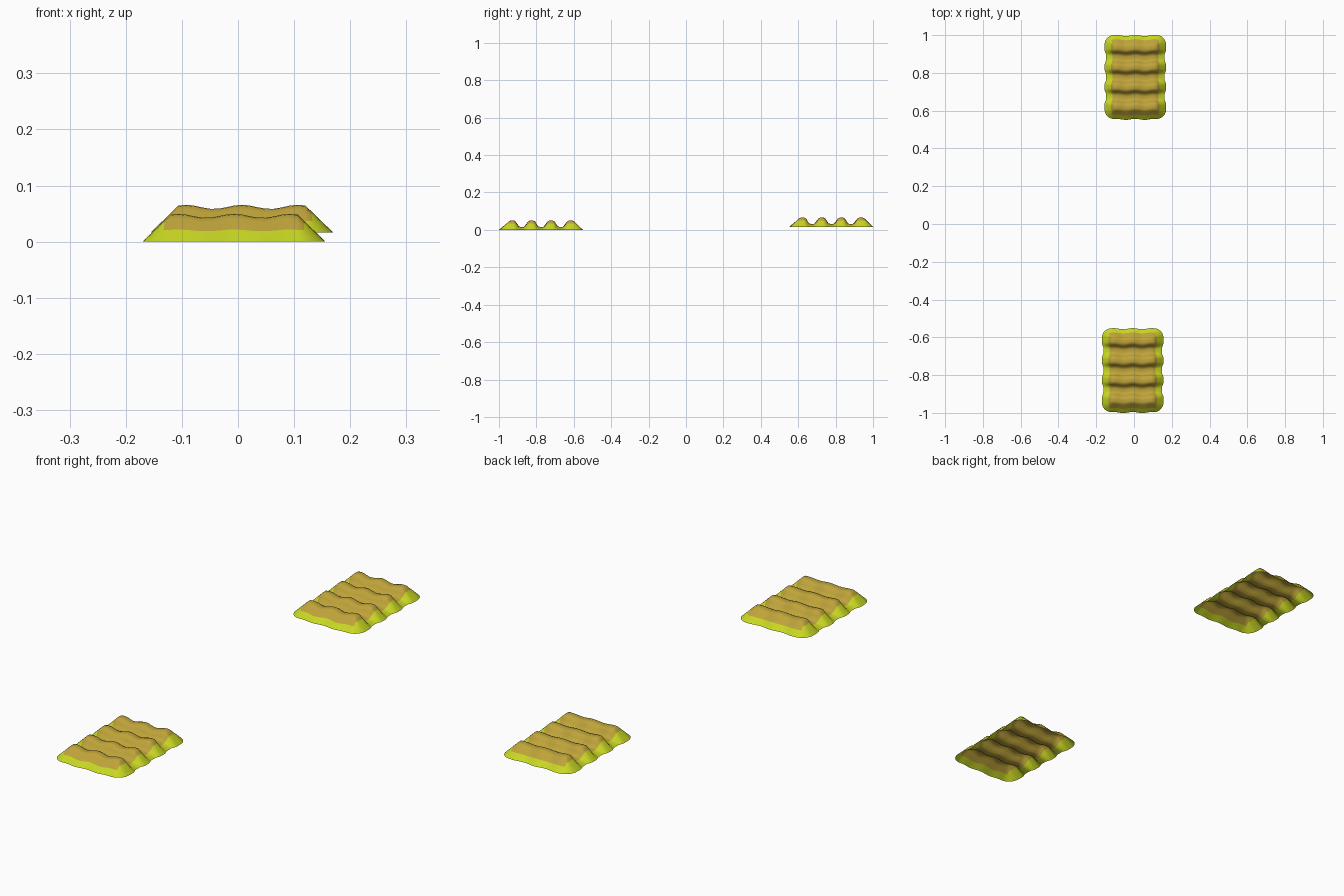
import bpy
import bmesh
import math

cube = bpy.data.objects.get("Cube")
if cube:
    bpy.data.objects.remove(cube, do_unlink=True)


def make_material(name, color):
    mat = bpy.data.materials.new(name)
    mat.use_nodes = True
    mat.diffuse_color = color
    bsdf = mat.node_tree.nodes["Principled BSDF"]
    bsdf.inputs["Base Color"].default_value = color
    bsdf.inputs["Roughness"].default_value = 0.9
    return mat


soil = make_material("soil brown", (0.52, 0.37, 0.042, 1))
grass = make_material("grass green", (0.58, 0.68, 0.017, 1))

HALF_X, HALF_Y = 0.163, 0.222   # half size of a plot
RIM = 0.05                      # width of the sloping border, also corner radius
PITCH = 0.104                   # distance between ridges
WAVE = 0.1                      # length of the ripple along a ridge
SIDE_SOIL, END_SOIL = 0.3, 0.55  # how far the soil reaches down the border


def stations(half, count):
    """Grid lines across one direction, denser on the sloping border."""
    inner = half - RIM
    flat = [inner * (2 * i / count - 1) for i in range(count + 1)]
    border = [inner + RIM * t for t in (0.15, SIDE_SOIL, END_SOIL, 0.8, 1)]
    return [-b for b in reversed(border)] + flat + border


def ridge(y):
    """0 in a furrow, 1 on a flat ridge top."""
    wave = math.cos(2 * math.pi * (y - PITCH / 2) / PITCH)
    return min(1, max(0, 0.5 + 0.8 * wave))


def surface(x, y):
    """Move a flat grid point onto the rippled, round-cornered plot."""
    ix, iy = HALF_X - RIM, HALF_Y - RIM
    cx, cy = max(-ix, min(ix, x)), max(-iy, min(iy, y))
    dx, dy = x - cx, y - cy
    reach = max(abs(dx), abs(dy))
    length = math.hypot(dx, dy)
    if length:
        dx, dy = dx * reach / length, dy * reach / length
    ripple = math.cos(2 * math.pi * cx / WAVE)
    top = ridge(cy)
    height = (0.015 + 0.031 * top) * (1 + 0.08 * ripple)
    px = (cx + dx) * (0.95 + 0.05 * top)
    py = cy + dy + 0.003 * ripple
    return px, py, height * (1 - reach / RIM)


def field_plot(name, location):
    xs, ys = stations(HALF_X, 16), stations(HALF_Y, 40)
    bm = bmesh.new()
    rows = [[bm.verts.new(surface(x, y)) for x in xs] for y in ys]
    for j in range(len(ys) - 1):
        for i in range(len(xs) - 1):
            face = bm.faces.new((rows[j][i], rows[j][i + 1],
                                 rows[j + 1][i + 1], rows[j + 1][i]))
            # Soil on the crest, grass on the lower border
            mx = abs(xs[i] + xs[i + 1]) / 2
            my = abs(ys[j] + ys[j + 1]) / 2
            inside = (mx < HALF_X - RIM * (1 - SIDE_SOIL)
                      and my < HALF_Y - RIM * (1 - END_SOIL))
            face.material_index = 0 if inside else 1
            face.smooth = True
    mesh = bpy.data.meshes.new(name)
    bm.to_mesh(mesh)
    bm.free()
    mesh.materials.append(soil)
    mesh.materials.append(grass)
    obj = bpy.data.objects.new(name, mesh)
    obj.location = location
    bpy.context.collection.objects.link(obj)


field_plot("front_field_plot", (-0.007, -0.776, 0))
field_plot("back_field_plot", (0.007, 0.776, 0.016))
